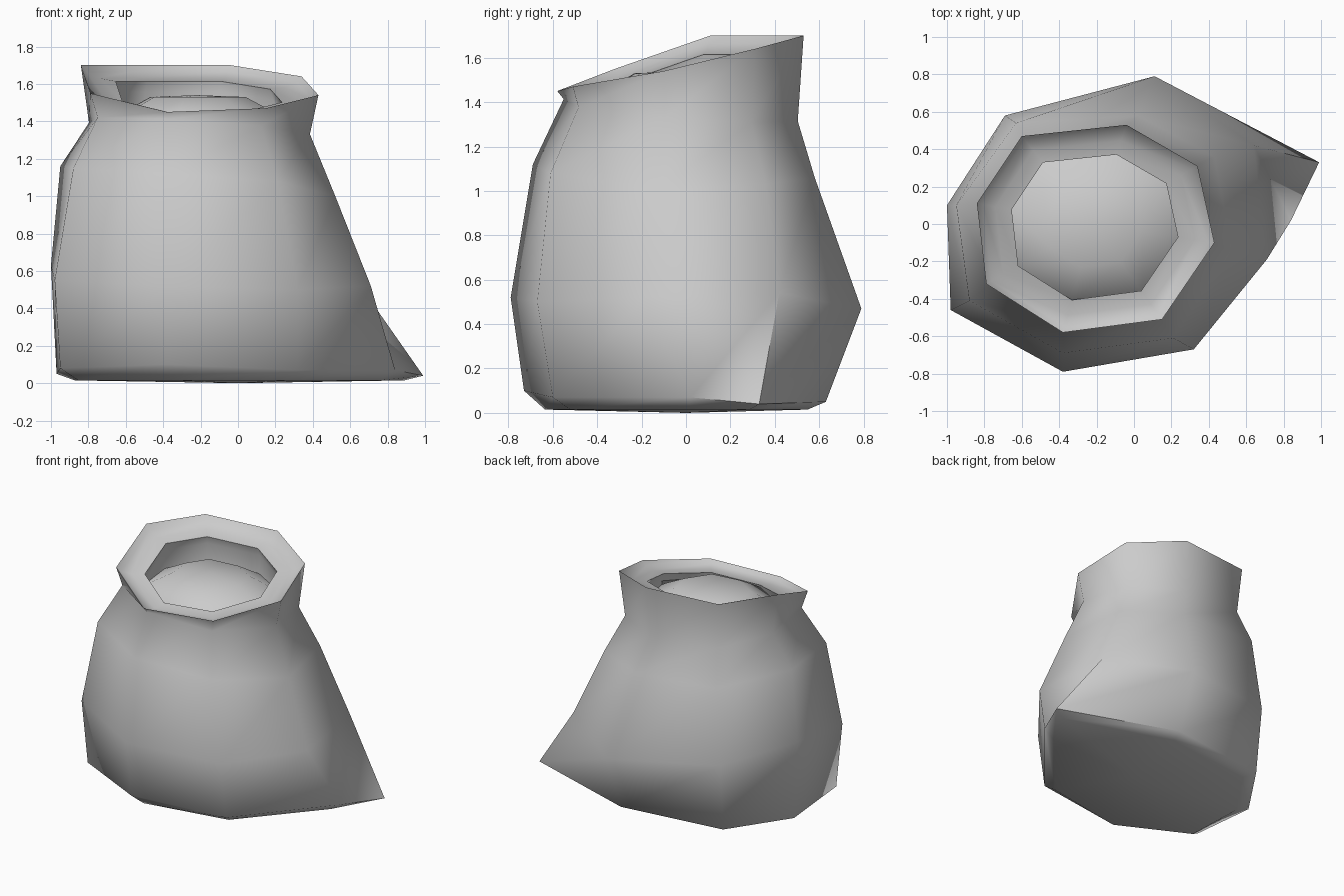
import bpy, bmesh, math
from mathutils import Vector

if "Cube" in bpy.data.objects:
    bpy.data.objects.remove(bpy.data.objects["Cube"])

# Eight-point cross-sections, listed from the left side round the front
low = [(-.97, .10, .05), (-.95, -.43, .08), (-.38, -.73, .10), (.32, -.60, .07),
       (.84, .02, .07), (.99, .33, .04), (.10, .63, .05), (-.68, .53, .05)]
belly = [(-1.0, .10, .63), (-.98, -.46, .55), (-.38, -.79, .52), (.32, -.67, .50),
         (.71, -.19, .52), (.64, .42, .54), (.11, .79, .47), (-.69, .58, .55)]
shoulder = [(-.95, .10, 1.16), (-.88, -.41, 1.15), (-.38, -.69, 1.12), (.21, -.61, 1.08),
            (.52, -.14, 1.00), (.43, .36, 1.03), (.02, .58, 1.06), (-.63, .54, 1.10)]
rim = [(-.84, .11, 1.70), (-.79, -.32, 1.55), (-.38, -.58, 1.45), (.15, -.51, 1.47),
       (.43, -.10, 1.54), (.34, .31, 1.64), (-.04, .53, 1.70), (-.60, .47, 1.70)]
CENTRE = Vector((-.22, 0, 1.58))


def lip(scale, drop):
    """Rim shrunk towards the mouth centre and lowered."""
    return [CENTRE + (Vector(p) - CENTRE) * scale - Vector((0, 0, drop)) for p in rim]


def flat(ring, z):
    return [(p[0], p[1], z) for p in ring]


def loft(name, rings, start, end):
    """Skin a stack of rings and close both ends with fans."""
    bm = bmesh.new()
    loops = [[bm.verts.new(p) for p in ring] for ring in rings]
    n = len(loops[0])
    for a, b in zip(loops, loops[1:]):
        for i in range(n):
            j = (i + 1) % n
            bm.faces.new((a[i], a[j], b[j], b[i]))
    for loop, tip in ((loops[0], start), (loops[-1], end)):
        v = bm.verts.new(tip)
        for i in range(n):
            bm.faces.new((loop[i], loop[(i + 1) % n], v))
    bmesh.ops.recalc_face_normals(bm, faces=bm.faces)
    mesh = bpy.data.meshes.new(name)
    bm.to_mesh(mesh)
    bm.free()
    obj = bpy.data.objects.new(name, mesh)
    bpy.context.collection.objects.link(obj)
    bpy.ops.object.select_all(action='DESELECT')
    obj.select_set(True)
    bpy.context.view_layer.objects.active = obj
    bpy.ops.object.shade_smooth_by_angle(angle=math.radians(62))
    return obj


# Base and neck are derived from the neighbouring sections
base = [(p[0] * .9, p[1] * .87, .015) for p in low]
neck = [(-.22 + (p[0] + .22) * .93, p[1] * .95, 1.35 - .07 * p[1] - .06 * p[0]) for p in rim]

# Sack skin with rolled mouth and the domed contents inside it
loft("sack",
     [base, low, belly, shoulder, neck, rim,
      lip(.95, .03), lip(.84, .05), lip(.70, .05), lip(.73, .11),
      flat(lip(.72, 0), 1.42), flat(lip(.40, 0), 1.53)],
     (0, 0, 0), (-.22, 0, 1.54))
